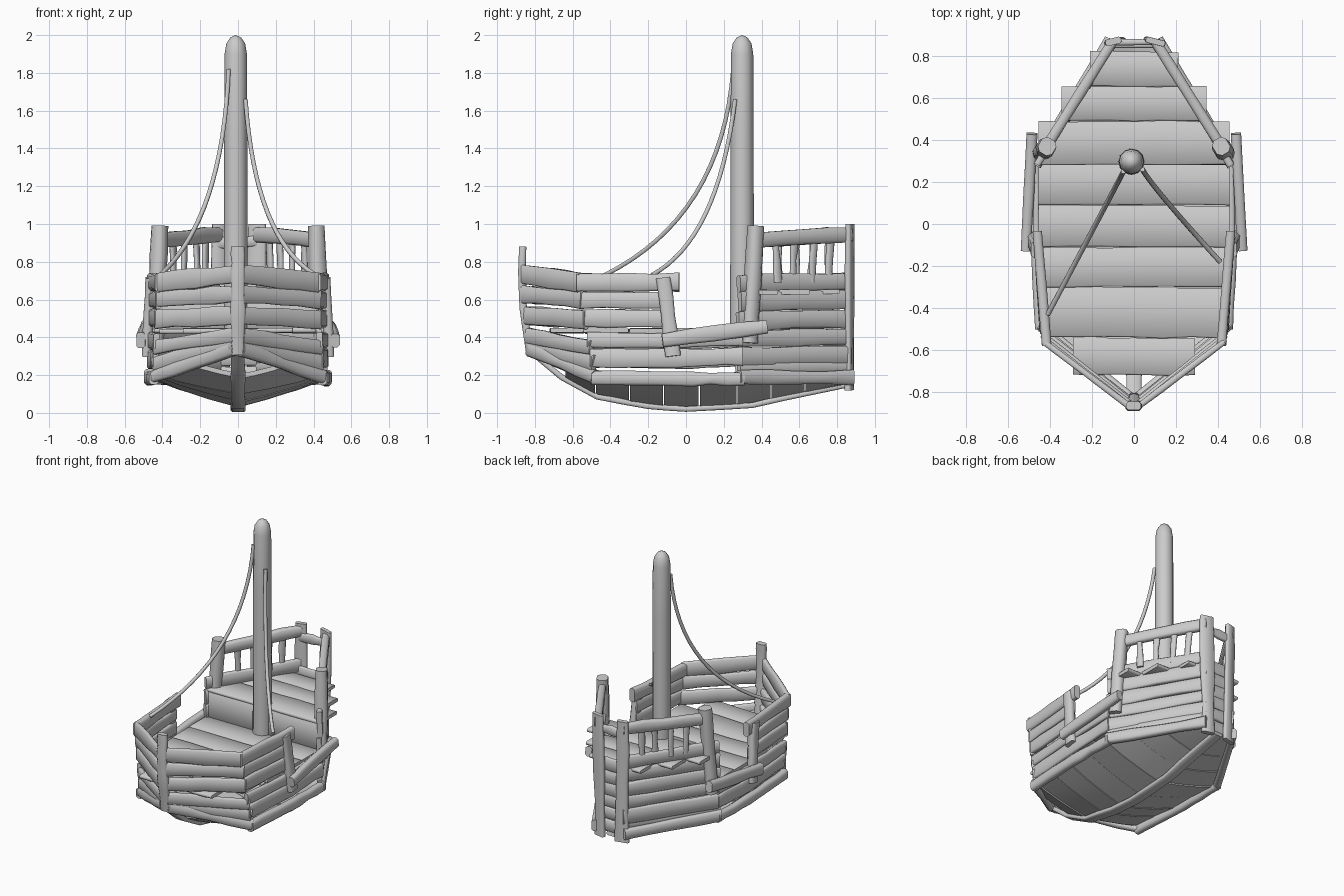
import bpy, bmesh, random
from math import tau
from mathutils import Vector as V, Matrix

if "Cube" in bpy.data.objects:
    bpy.data.objects.remove(bpy.data.objects["Cube"])

random.seed(4)
X, Y, Z = V((1, 0, 0)), V((0, 1, 0)), V((0, 0, 1))


def finish(bm, name):
    bmesh.ops.recalc_face_normals(bm, faces=bm.faces)
    me = bpy.data.meshes.new(name)
    bm.to_mesh(me)
    bm.free()
    ob = bpy.data.objects.new(name, me)
    bpy.context.collection.objects.link(ob)
    return ob


def plank(name, path, w, t, up=Z, wob=0.005, cuts=4):
    """Worn plank along a path: w is measured along 'up', t across it."""
    path = [V(p) for p in path]
    pts = [a.lerp(b, k / cuts) for a, b in zip(path, path[1:]) for k in range(cuts)]
    pts.append(path[-1])
    bm, rings = bmesh.new(), []
    for i, p in enumerate(pts):
        d = (pts[min(i + 1, len(pts) - 1)] - pts[max(i - 1, 0)]).normalized()
        side = d.cross(up).normalized()
        h = side.cross(d)
        a = w / 2 + random.uniform(-wob, wob)
        b = t / 2 + random.uniform(-wob, wob) * 0.3
        c = 0.5 * min(a, b)
        off = h * random.uniform(-wob, wob) * 0.6
        sec = [(a, b - c), (a - c, b), (c - a, b), (-a, b - c),
               (-a, c - b), (c - a, -b), (a - c, -b), (a, c - b)]
        rings.append([bm.verts.new(p + off + h * u + side * v) for u, v in sec])
    for r, q in zip(rings, rings[1:]):
        for k in range(8):
            bm.faces.new((r[k], r[k - 1], q[k - 1], q[k]))
    bm.faces.new(rings[0])
    bm.faces.new(rings[-1])
    return finish(bm, name)


def interp(table, y):
    for (y0, *a), (y1, *b) in zip(table, table[1:]):
        if y <= y1:
            k = (y - y0) / (y1 - y0)
            return [m + (n - m) * k for m, n in zip(a, b)]
    return table[-1][1:]


# hull guide lines: keel height, chine half width and height along y
KEEL = [(-.83, .33), (-.66, .19), (-.47, .085), (-.2, .035), (0, .02),
        (.35, .04), (.5, .075), (.86, .15)]
CHINE = [(-.83, .04, .33), (-.5, .43, .19), (.3, .455, .17), (.86, .1, .16)]


def corner(s, z):
    """Bow corner of the side wall at height z."""
    k = (z - .2) / .5
    return V((s * (.44 - .025 * k), -.49 - .09 * k, z))


# keel and stem
plank("keel", [(0, y, z) for y, z in KEEL], .075, .03, X, .003, 2)
plank("bow_stem", [(0, -.825, .31), (0, -.862, .55), (0, -.868, .75), (0, -.865, .88)],
      .075, .04, X, .004, 3)

# bottom slats
SEAMS = [-.64, -.48, -.3, -.12, .07, .27, .45, .63, .85]
for s in (-1, 1):
    for y0, y1 in zip(SEAMS, SEAMS[1:]):
        bm = bmesh.new()
        grid = []
        for y in (y0 + .003, y1 - .003):
            kz, (cx, cz) = interp(KEEL, y)[0], interp(CHINE, y)
            lift = random.uniform(0, .012)
            grid.append([bm.verts.new((s * cx * f, y, kz + (cz - kz) * g + lift + dz))
                         for dz in (0, .025)
                         for f, g in ((0, 0), (.35, .28), (.7, .62), (1, 1))])
        a, b = grid
        loop = [0, 1, 2, 3, 7, 6, 5, 4]
        for i, j in zip(loop, loop[1:] + loop[:1]):
            bm.faces.new((a[i], a[j], b[j], b[i]))
        for r in (a, b):
            for i in range(3):
                bm.faces.new((r[i], r[i + 1], r[i + 5], r[i + 4]))
        finish(bm, "bottom_slat")

# (height at stem, height at corner, plank width)
BOW = [(.735, .69, .1), (.63, .6, .09), (.515, .495, .095), (.41, .345, .075), (.365, .26, .08)]
SIDE = [(.692, .095, -.035), (.6, .085, -.07), (.5, .095, -.07),
        (.385, .085, .3), (.285, .095, .3)]
STERN = [(.685, .09), (.588, .098), (.487, .098), (.393, .09), (.295, .1), (.23, .07)]

for s in (-1, 1):
    # bow walls
    for zs, zc, w in BOW:
        y = -.83 - .035 * min(1, (zs - .33) / .3)
        plank("bow_plank", [(s * .025, y, zs), corner(s, zc) + V((s * .01, .015, 0))], w, .03)
    plank("bow_wale", [(s * .02, -.825, .34), (s * .45, -.48, .19)], .07, .05)

    # side walls
    for z, w, end in SIDE:
        z += random.uniform(-.005, .005)
        mid = [(s * .46, end, z)] if end < 0 else [(s * .465, -.05, z), (s * .462, end, z + .01)]
        plank("side_plank", [corner(s, z)] + mid, w, .045 if z > .65 else .03)
    plank("chine_beam", [(s * .445, -.5, .185), (s * .47, -.05, .18), (s * .465, .31, .18)], .07, .05)

    # stern walls
    for z, w in STERN:
        r = random.uniform(-.012, .012)
        plank("stern_plank", [(s * .46, .28 + r, z), (s * .1, .865 + r, z + .012)], w, .035)
    plank("stern_wale", [(s * .475, .28, .19), (s * .115, .88, .185)], .075, .05)

    # gangway post and slanted outer plank
    plank("gangway_post", [(s * .485, -.07, .3), (s * .465, -.12, .715)], .075, .05, Y)
    plank("gangway_plank", [(s * .515, -.125, .385), (s * .485, .43, .455)], .08, .05)

    # stern railing
    a, b = V((s * .415, .37, .915)), V((s * .1, .87, .945))
    plank("rail_post", [(s * .44, .335, .37), (s * .415, .37, .99)], .08, .08, V((1, s * .6, 0)).normalized())
    plank("stern_rail", [a, b], .08, .05)
    for t in (.2, .4, .6, .8):
        p = a.lerp(b, t + random.uniform(-.03, .03))
        foot = p + V((random.uniform(-.01, .01), random.uniform(-.015, .015), 0))
        foot.z = .69
        plank("baluster", [foot, p], .038, .025, V((-s * .53, .85, 0)), .004)
    plank("stern_board", [(s * .085, .865, .12), (s * .1, .868, 1.0)], .09, .03,
          V((1, -s * .25, 0)).normalized(), .007)

# transom between the stern boards
for z in (.2, .29, .38, .47, .56, .65):
    plank("transom_plank", [(-.11, .85, z), (.11, .85, z + random.uniform(-.01, .01))], .09, .025)
plank("transom_rail", [(-.11, .865, .9), (.1, .865, .91)], .06, .03)

# decks: (start y, end y, half width)
MAIN = [(-.72, -.54, .29), (-.54, -.3, .415), (-.3, -.11, .445), (-.11, .09, .455), (.09, .3, .455)]
UPPER = [(.28, .49, .455), (.49, .655, .345), (.655, .82, .21)]
for name, rows, z in (("deck_plank", MAIN, .435), ("upper_deck_plank", UPPER, .64)):
    for y0, y1, hw in rows:
        y, k = (y0 + y1) / 2, random.uniform(-.004, .004)
        plank(name, [(-hw, y - k, z + k), (hw, y + k, z - k)], y1 - y0 - .002, .025, Y, .003, 6)
plank("deck_step", [(-.45, .295, .535), (.45, .295, .535)], .2, .025)

# mast
bm = bmesh.new()
prof = [(.064, .42), (.062, 1), (.061, 1.5), (.059, 1.9), (.05, 1.955), (.028, 1.988), (0, 2)]
vs = [bm.verts.new((r, 0, z)) for r, z in prof]
es = [bm.edges.new(e) for e in zip(vs, vs[1:])]
bmesh.ops.spin(bm, geom=vs + es, cent=(0, 0, 0), axis=Z, angle=tau, steps=12)
bmesh.ops.remove_doubles(bm, verts=bm.verts, dist=1e-4)
bmesh.ops.transform(bm, matrix=Matrix.Translation((-.012, .297, 0)), verts=bm.verts)
finish(bm, "mast")

# sagging ropes
for p0, p1, p2 in (((-.05, .25, 1.82), (-.08, .19, 1.04), (-.41, -.43, .73)),
                   ((.04, .26, 1.66), (.09, .17, .92), (.41, -.18, .73))):
    p0, p1, p2 = V(p0), V(p1), V(p2)
    path = [p0.lerp(p1, i / 16).lerp(p1.lerp(p2, i / 16), i / 16) for i in range(17)]
    plank("rope", path, .022, .022, X, 0, 1)

bpy.ops.object.select_all(action='SELECT')
bpy.context.view_layer.objects.active = bpy.data.objects["mast"]
bpy.ops.object.shade_smooth_by_angle(angle=.9)
